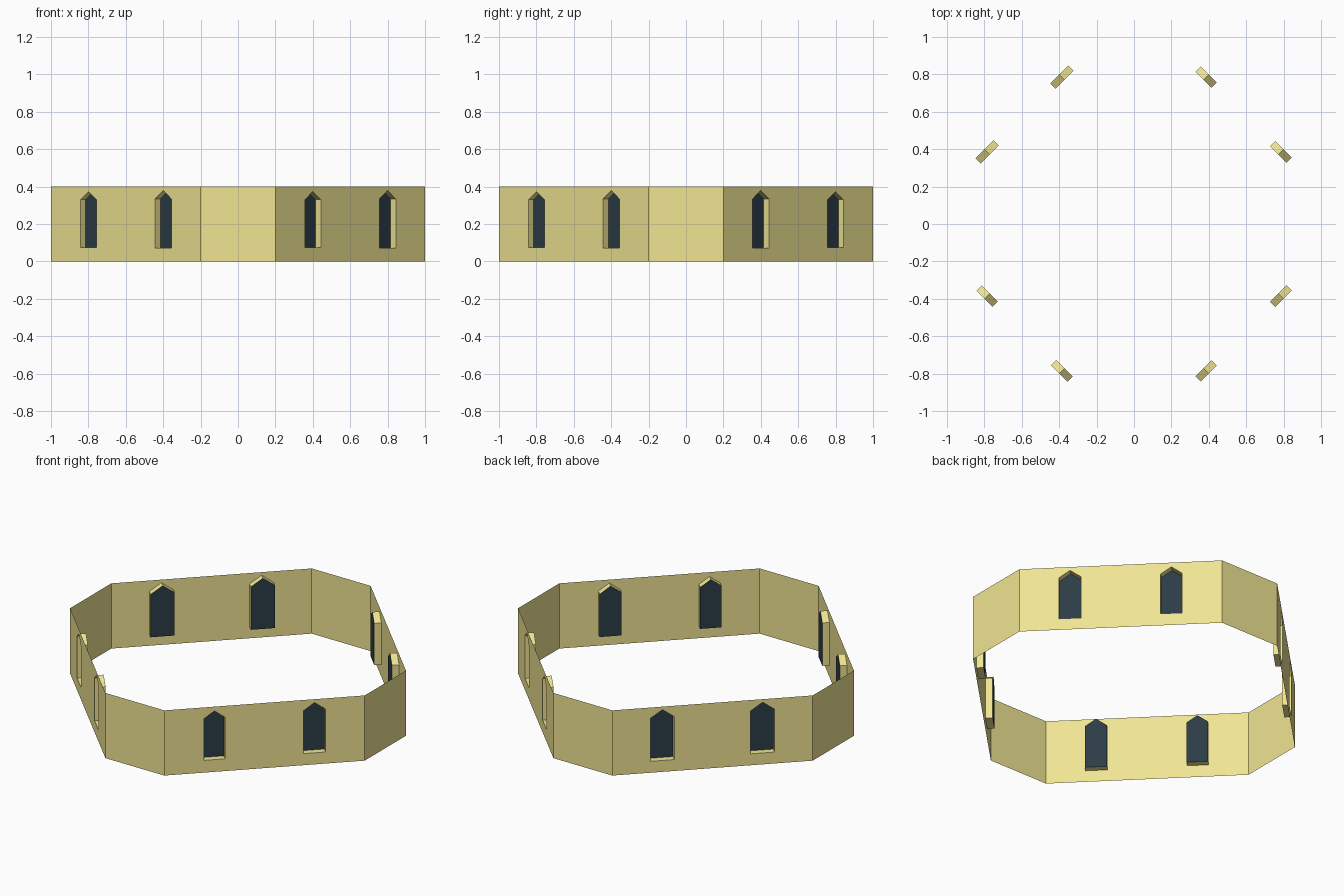
import bpy, bmesh, math
from mathutils import Vector

if "Cube" in bpy.data.objects:
    bpy.data.objects.remove(bpy.data.objects["Cube"])

H = 0.4        # wall height
DEPTH = 0.04   # window recess
HALF = 0.4 * math.sqrt(2)    # half length of a diagonal wall
S = 0.2 * math.sqrt(2)       # window offset from the wall middle

# window sizes: half width, sill, shoulder, apex
SMALL = (0.060, 0.075, 0.330, 0.373)
LARGE = (0.062, 0.071, 0.334, 0.379)
WIDE = (0.068, 0.070, 0.333, 0.381)


def material(name, color):
    m = bpy.data.materials.new(name)
    m.diffuse_color = (*color, 1)
    m.use_nodes = True
    m.node_tree.nodes["Principled BSDF"].inputs["Base Color"].default_value = m.diffuse_color
    return m


STONE = material("sandstone", (0.87, 0.78, 0.29))
GLASS = material("dark_glass", (0.025, 0.045, 0.063))


def build(name, polys, mat):
    bm = bmesh.new()
    for p in polys:
        bm.faces.new([bm.verts.new(v) for v in p])
    bmesh.ops.remove_doubles(bm, verts=bm.verts, dist=1e-5)
    me = bpy.data.meshes.new(name)
    bm.to_mesh(me)
    bm.free()
    me.materials.append(mat)
    bpy.context.collection.objects.link(bpy.data.objects.new(name, me))


def placer(angle, dist):
    """Map (along wall, height, depth inward) to world space."""
    n = Vector((math.cos(angle), math.sin(angle), 0))
    t = Vector((-n.y, n.x, 0))
    return lambda s, z, d=0: n * (dist - d) + t * s + Vector((0, 0, z))


def left_half(c, w):
    h, zb, zs, zt = w
    return [(c, zb), (c - h, zb), (c - h, zs), (c, zt)]


def right_half(c, w):
    h, zb, zs, zt = w
    return [(c, zt), (c + h, zs), (c + h, zb), (c, zb)]


# diagonal walls, each with two pointed window openings
walls = []
for i, (wa, wb) in enumerate([(LARGE, SMALL), (WIDE, WIDE),
                              (SMALL, LARGE), (SMALL, LARGE)]):
    P = placer(math.radians(45 + 90 * i), 0.6 * math.sqrt(2))
    a, b = -S, S
    strips = [
        [(-HALF, 0), (a, 0)] + left_half(a, wa) + [(a, H), (-HALF, H)],
        [(a, 0), (b, 0)] + left_half(b, wb) + [(b, H), (a, H)] + right_half(a, wa),
        [(b, 0), (HALF, 0), (HALF, H), (b, H)] + right_half(b, wb),
    ]
    walls += [[P(*q) for q in s] for s in strips]

    # recess sides and dark panes
    for j, (c, (h, zb, zs, zt)) in enumerate([(a, wa), (b, wb)]):
        ring = [(c - h, zb), (c + h, zb), (c + h, zs), (c, zt), (c - h, zs)]
        sides = [[P(*p), P(*q), P(*q, DEPTH), P(*p, DEPTH)]
                 for p, q in zip(ring, ring[1:] + ring[:1])]
        build(f"window_reveal_{i}_{j}", sides, STONE)
        build(f"window_pane_{i}_{j}", [[P(*q, DEPTH) for q in ring]], GLASS)

# short plain walls on the four axes
for i in range(4):
    P = placer(math.radians(90 * i), 1)
    walls.append([P(-0.2, 0), P(0.2, 0), P(0.2, H), P(-0.2, H)])

build("octagonal_wall", walls, STONE)
